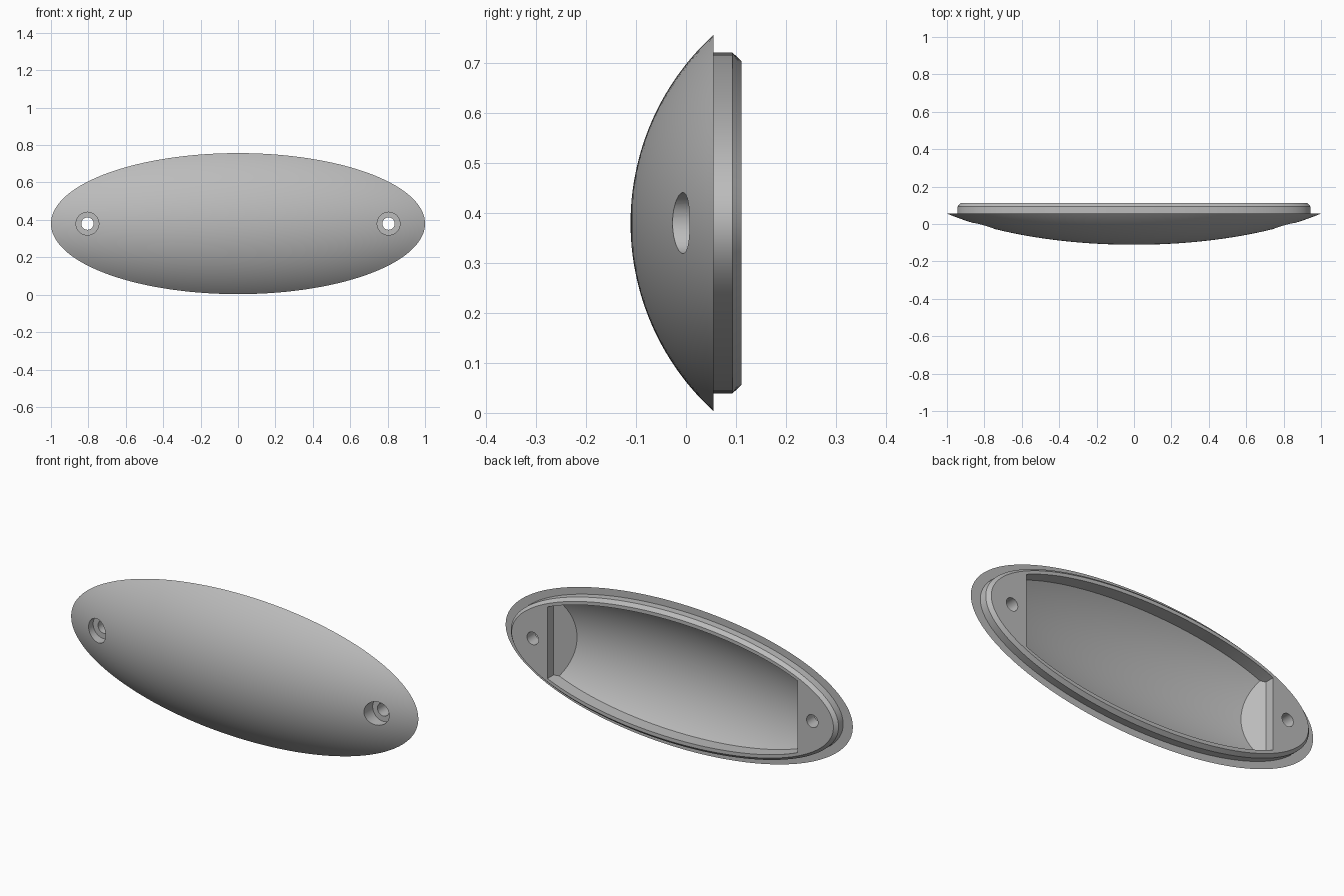
import bpy
import bmesh
from math import sin, cos, pi, sqrt, radians

cube = bpy.data.objects.get("Cube")
if cube:
    bpy.data.objects.remove(cube, do_unlink=True)

CENTRE_Z = 0.38
SEGMENTS = 144

grey = bpy.data.materials.new("satin_grey")
grey.use_nodes = True
COLOUR = (0.5, 0.5, 0.5, 1)
grey.diffuse_color = COLOUR
grey.node_tree.nodes["Principled BSDF"].inputs["Base Color"].default_value = COLOUR


def finish(name, bm):
    bmesh.ops.recalc_face_normals(bm, faces=bm.faces)
    mesh = bpy.data.meshes.new(name)
    bm.to_mesh(mesh)
    bm.free()
    mesh.materials.append(grey)
    obj = bpy.data.objects.new(name, mesh)
    bpy.context.collection.objects.link(obj)
    return obj


def loft(name, rings, x=0.0, segments=SEGMENTS):
    """Closed solid through elliptical rings (half width, half height, y)."""
    bm = bmesh.new()
    loops = []
    for a, b, y in rings:
        loops.append([bm.verts.new((x + a * cos(2 * pi * i / segments), y,
                                    CENTRE_Z + b * sin(2 * pi * i / segments)))
                      for i in range(segments)])
    for p, q in zip(loops, loops[1:]):
        for i in range(segments):
            j = (i + 1) % segments
            bm.faces.new((p[i], p[j], q[j], q[i]))
    bm.faces.new(loops[0])
    bm.faces.new(loops[-1])
    return finish(name, bm)


def dome_rings(half_w, half_h, radius, front_y, steps=32):
    """Rings of a stretched spherical cap, from its front to its edge."""
    rings = []
    for k in range(1, steps + 1):
        t = k / steps
        drop = radius - sqrt(radius ** 2 - (half_h * t) ** 2)
        rings.append((half_w * t, half_h * t, front_y + drop))
    return rings


def prism(name, outline, half_z):
    bm = bmesh.new()
    face = bm.faces.new([bm.verts.new((x, y, CENTRE_Z - half_z)) for x, y in outline])
    ext = bmesh.ops.extrude_face_region(bm, geom=[face])
    top = [v for v in ext["geom"] if isinstance(v, bmesh.types.BMVert)]
    bmesh.ops.translate(bm, verts=top, vec=(0, 0, 2 * half_z))
    return finish(name, bm)


def boolean(target, tool, operation):
    mod = target.modifiers.new("cut", 'BOOLEAN')
    mod.operation = operation
    mod.solver = 'EXACT'
    mod.object = tool
    bpy.context.view_layer.objects.active = target
    bpy.ops.object.modifier_apply(modifier=mod.name)
    bpy.data.objects.remove(tool, do_unlink=True)


# Domed cover with a stepped, chamfered lip on its back
cover = loft("domed_cover", dome_rings(1.0, 0.377, 0.51, -0.111) + [
    (0.944, 0.341, 0.055), (0.944, 0.341, 0.093), (0.927, 0.324, 0.111)])

# Hollow: inner dome with straight sides, cut square and chamfered at both ends
hollow = loft("hollow_cutter", dome_rings(0.91, 0.305, 0.47, -0.071) + [(0.91, 0.305, 0.2)])
half = [(0.72, 0.3), (0.72, 0.06), (0.52, -0.14)]
ends = prism("hollow_ends", half + [(-x, y) for x, y in reversed(half)], 0.5)
boolean(hollow, ends, 'INTERSECT')
boolean(cover, hollow, 'DIFFERENCE')

# Counterbored screw hole near each tip
for side in (-1, 1):
    for r, y0, y1 in ((0.033, -0.2, 0.2), (0.061, -0.2, 0.045)):
        drill = loft("drill", [(r, r, y0), (r, r, y1)], side * 0.805, 40)
        boolean(cover, drill, 'DIFFERENCE')

bpy.ops.object.select_all(action='DESELECT')
cover.select_set(True)
bpy.context.view_layer.objects.active = cover
bpy.ops.object.shade_smooth_by_angle(angle=radians(25))
